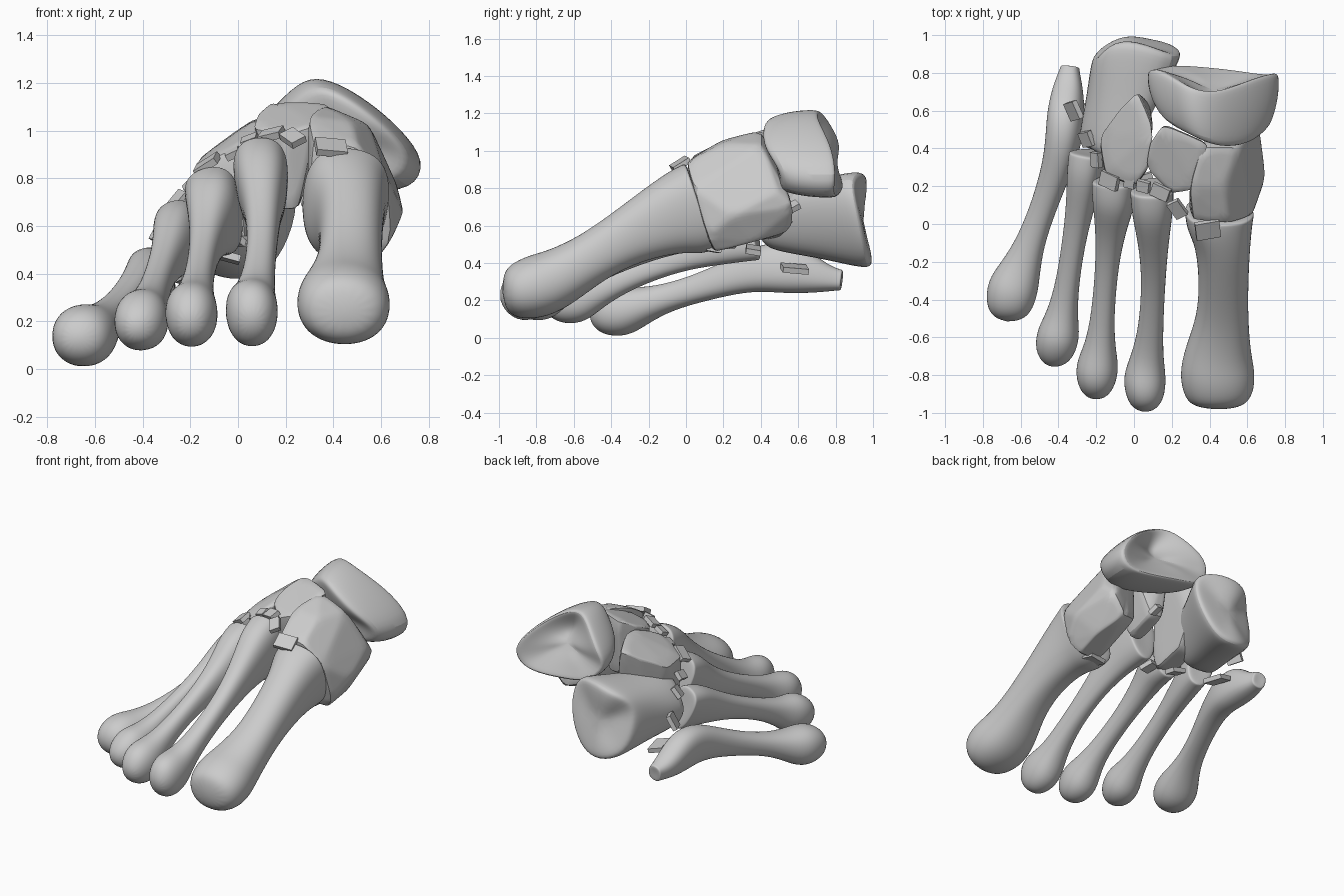
import bpy, bmesh, math
from mathutils import Vector, Matrix, Euler


def finish(name, bm, mods, angle=60):
    bmesh.ops.recalc_face_normals(bm, faces=bm.faces)
    me = bpy.data.meshes.new(name)
    bm.to_mesh(me)
    bm.free()
    ob = bpy.data.objects.new(name, me)
    bpy.context.collection.objects.link(ob)
    for kind, props in mods:
        m = ob.modifiers.new(kind.lower(), kind)
        for k, v in props.items():
            setattr(m, k, v)
    bpy.ops.object.select_all(action='DESELECT')
    ob.select_set(True)
    bpy.context.view_layer.objects.active = ob
    bpy.ops.object.shade_smooth_by_angle(angle=math.radians(angle))
    return ob


def skin(name, rings, start, end):
    """Join closed rings of points into one smooth capped body."""
    bm = bmesh.new()
    vs = [[bm.verts.new(p) for p in r] for r in rings]
    n = len(vs[0])
    for a, b in zip(vs, vs[1:]):
        for i in range(n):
            j = (i + 1) % n
            bm.faces.new((a[i], a[j], b[j], b[i]))
    for ring, tip in ((vs[0], start), (vs[-1], end)):
        c = bm.verts.new(tip)
        for i in range(n):
            bm.faces.new((ring[i], ring[(i + 1) % n], c))
    return finish(name, bm, [('SUBSURF', dict(levels=2, render_levels=2))])


def long_bone(name, secs, roll=0, wedge=0, n=16):
    """Sections (x, y, z, half width, half height) from head to base."""
    ps = [Vector(s[:3]) for s in secs]
    rings = []
    for k, s in enumerate(secs):
        t = (ps[min(k + 1, len(ps) - 1)] - ps[max(k - 1, 0)]).normalized()
        side = t.cross(Vector((0, 0, 1))).normalized()
        up = side.cross(t)
        f = k / (len(secs) - 1)
        rot = Matrix.Rotation(math.radians(roll * f), 3, t)
        ring = []
        for i in range(n):
            a = math.tau * i / n
            # rounder head, boxier base
            c, d = [math.copysign(abs(v) ** (.95 - .15 * f), v) for v in (math.cos(a), math.sin(a))]
            w = s[3] * (1 + wedge * f * f * d)
            ring.append(ps[k] + rot @ (side * c * w + up * d * s[4]) * 1.03)
        rings.append(ring)
    t0, t1 = (ps[0] - ps[1]).normalized(), (ps[-1] - ps[-2]).normalized()
    # tight extra rings keep the joint face at the base crisp
    last = rings[-1]
    rings.append([p + t1 * .012 for p in last])
    rings.append([ps[-1] + (p - ps[-1]) * .88 + t1 * .02 for p in last])
    return skin(name, rings, ps[0] + t0 * .02, ps[-1] + t1 * .015)


def block_bone(name, pts, grow):
    """Soft-edged irregular block around the given corners."""
    c = sum((Vector(p) for p in pts), Vector()) / len(pts)
    bm = bmesh.new()
    for p in pts:
        bm.verts.new(c + (Vector(p) - c) * grow)
    r = bmesh.ops.convex_hull(bm, input=bm.verts)
    bmesh.ops.delete(bm, geom=[g for g in r['geom_interior'] if isinstance(g, bmesh.types.BMVert)],
                     context='VERTS')
    return finish(name, bm, [
        ('SUBSURF', dict(subdivision_type='SIMPLE', levels=3, render_levels=3)),
        ('SMOOTH', dict(factor=.5, iterations=5))])


# Five long bones, inner to outer
long_bone("long_bone_1", [
    (.45, -.965, .24, .13, .105), (.45, -.91, .245, .182, .15), (.44, -.79, .275, .2, .172),
    (.445, -.67, .325, .172, .155), (.47, -.5, .43, .133, .13), (.475, -.3, .55, .128, .15),
    (.47, -.1, .645, .142, .2), (.45, 0, .675, .172, .235), (.45, .06, .695, .178, .24)], 5, .06)
long_bone("long_bone_2", [
    (.06, -.975, .2, .06, .07), (.06, -.92, .215, .1, .135), (.055, -.81, .245, .115, .145),
    (.07, -.71, .3, .085, .09), (.09, -.55, .4, .063, .07), (.105, -.3, .54, .06, .08),
    (.105, -.08, .66, .078, .13), (.1, .08, .74, .105, .195), (.1, .18, .765, .108, .21)], -4, .25)
long_bone("long_bone_3", [
    (-.2, -.91, .19, .06, .065), (-.2, -.85, .205, .1, .125), (-.195, -.75, .235, .115, .14),
    (-.18, -.65, .29, .08, .09), (-.165, -.48, .37, .058, .065), (-.14, -.2, .49, .058, .075),
    (-.115, 0, .58, .08, .12), (-.095, .12, .64, .105, .175), (-.09, .22, .66, .108, .19)], -14, .25)
long_bone("long_bone_4", [
    (-.42, -.74, .17, .06, .06), (-.42, -.68, .18, .105, .11), (-.4, -.58, .21, .115, .135),
    (-.38, -.48, .25, .08, .09), (-.35, -.3, .33, .058, .065), (-.31, -.05, .43, .06, .075),
    (-.275, .12, .49, .073, .11), (-.25, .27, .545, .088, .145), (-.235, .36, .56, .088, .15)], -18, .2)
long_bone("long_bone_5", [
    (-.67, -.5, .13, .075, .065), (-.665, -.45, .13, .12, .115), (-.645, -.34, .14, .138, .138),
    (-.6, -.24, .17, .107, .1), (-.55, -.1, .215, .073, .07), (-.475, .1, .275, .067, .075),
    (-.405, .3, .345, .08, .1), (-.37, .45, .38, .095, .135), (-.36, .58, .375, .098, .14),
    (-.35, .72, .32, .08, .08), (-.34, .815, .31, .05, .055)], -12)

# Wedge bones behind the three inner long bones
block_bone("inner_wedge_bone", [
    (.32, .03, .95), (.5, .01, .93), (.62, .05, .8), (.64, .12, .55), (.58, .16, .47),
    (.42, .15, .48), (.3, .08, .7), (.36, .4, 1.1), (.3, .2, 1.05), (.48, .2, 1.03),
    (.55, .4, 1.02), (.66, .48, .78), (.64, .57, .7), (.55, .56, .58), (.42, .5, .62),
    (.38, .45, .85), (.69, .25, .66), (.6, .35, .52)], 1.04)
block_bone("middle_wedge_bone", [
    (.07, .3, 1.01), (.2, .17, .98), (.32, .19, 1.02), (.39, .42, 1.11), (.16, .52, 1.12),
    (.09, .42, 1.06), (.16, .25, .68), (.25, .25, .68), (.26, .47, .74), (.17, .47, .74)], 1.07)
block_bone("outer_wedge_bone", [
    (-.18, .45, .86), (-.15, .27, .86), (0, .21, .93), (.07, .3, .98), (.1, .5, 1.06),
    (.02, .69, 1.01), (-.07, .6, .94), (-.12, .27, .55), (.03, .24, .52), (.05, .5, .56),
    (-.06, .5, .55), (.08, .63, .7)], 1.06)

# Cube-like bone behind the two outer long bones, with a dished back
cube = [  # x, z, front y, back y, front x shift, front z shift
    (-.22, .62, .40, .89, -.09, -.03), (-.21, .76, .42, .86, -.08, -.10), (-.13, .86, .36, .97, -.08, -.10),
    (.06, .90, .32, .95, -.12, -.10), (.23, .87, .36, .88, -.24, -.09), (.27, .70, .36, .91, -.28, -.02),
    (.21, .50, .38, .95, -.26, .04), (.10, .37, .40, .97, -.20, .11), (-.06, .37, .42, 1.0, -.14, .1),
    (-.19, .44, .43, .93, -.10, .04)]
bc = Vector((.02, .63))
rings = []
for t, s in ((0, .85), (.06, 1), (.5, .98), (.9, 1.03), (1, .99), (1, .85)):
    rings.append([(bc.x + (x - bc.x) * s + dx * (1 - t), yf + (yb - yf) * t + (.015 if s == .85 and t else 0),
                   bc.y + (z - bc.y) * s + dz * (1 - t)) for x, z, yf, yb, dx, dz in cube])
skin("cube_bone", rings, (-.15, .37, .62), (.02, .95, .62))

# Boat-shaped bone at the top, hollow at the back
boat = [  # x, z, front y, back y
    (.06, .93, .62, .8), (.09, 1.03, .54, .84), (.2, 1.15, .49, .78), (.3, 1.23, .45, .72),
    (.42, 1.2, .41, .7), (.55, 1.12, .4, .74), (.68, 1.01, .42, .79), (.79, .87, .5, .81),
    (.73, .75, .51, .79), (.55, .75, .49, .82), (.35, .78, .52, .84), (.16, .81, .59, .85)]
bc = Vector((.42, .97))
rings = []
for t, s in ((0, .72), (.05, .87), (.5, 1), (.92, 1.02), (1, .97), (.94, .8), (.8, .4)):
    rings.append([(bc.x + (x - bc.x) * s, yf + (yb - yf) * t, bc.y + (z - bc.y) * s)
                  for x, z, yf, yb in boat])
skin("boat_bone", rings, (.42, .47, .97), (.42, .7, .97))

# Small plates bridging the joints: centre, size, rotation in degrees
plates = [
    ((.39, -.03, .93), (.13, .1), (32, 5, 10)), ((.23, .08, .97), (.07, .1), (25, -25, 25)),
    ((.14, .17, .985), (.1, .07), (25, -12, -25)), ((.05, .2, .96), (.07, .06), (25, -20, -15)),
    ((-.02, .23, .91), (.06, .08), (25, -25, -15)), ((-.13, .23, .86), (.11, .08), (25, -30, -25)),
    ((-.2, .34, .77), (.06, .08), (20, -45, -10)), ((-.25, .45, .71), (.08, .08), (15, -50, 10)),
    ((-.32, .6, .58), (.1, .1), (10, -60, 15)),
    ((.45, .14, .475), (.13, .08), (-10, 0, 10)), ((.06, .22, .53), (.09, .09), (15, 10, 20)),
    ((-.04, .36, .47), (.1, .08), (-10, 15, 0)), ((-.2, .58, .37), (.1, .14), (-5, 15, 10)),
    ((.3, .57, .7), (.07, .07), (30, 20, 20))]
for i, (loc, (sx, sy), rot) in enumerate(plates):
    bm = bmesh.new()
    bmesh.ops.create_cube(bm, size=1)
    m = Euler([math.radians(a) for a in rot]).to_matrix().to_4x4()
    bm.transform(Matrix.Translation(loc) @ m @ Matrix.Diagonal((sx, sy, .03, 1)))
    finish(f"joint_plate_{i + 1}", bm, [], 30)
